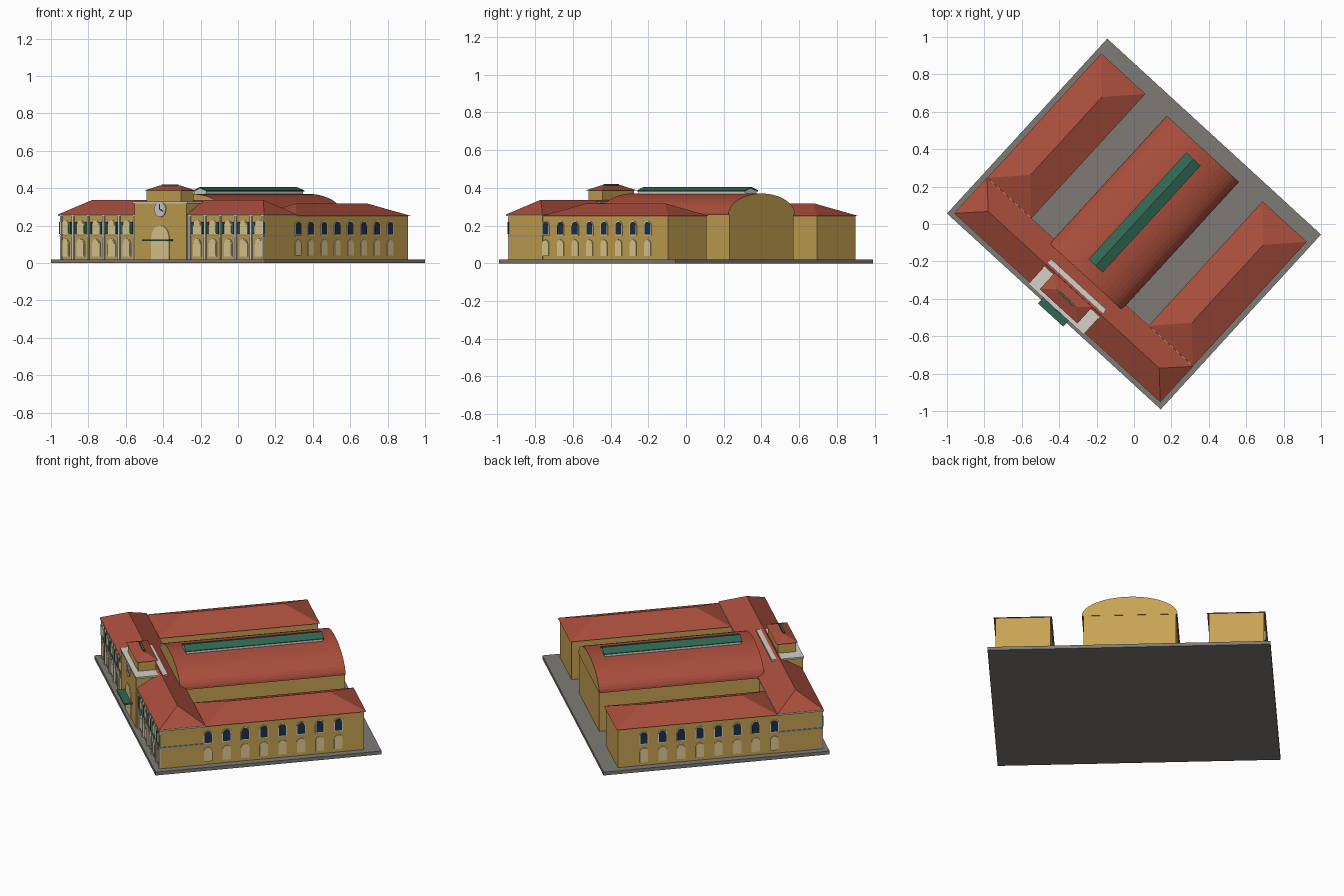
import bpy, bmesh
from math import pi, sin, cos, radians
from mathutils import Matrix, Vector

cube = bpy.data.objects.get("Cube")
if cube:
    bpy.data.objects.remove(cube, do_unlink=True)

TURN = Matrix.Rotation(radians(-42.5), 4, 'Z')   # the plan is turned on its plot


def material(name, r, g, b):
    def lin(c):
        c /= 255
        return c / 12.92 if c <= 0.04045 else ((c + 0.055) / 1.055) ** 2.4
    m = bpy.data.materials.new(name)
    col = (lin(r), lin(g), lin(b), 1)
    m.diffuse_color = col
    m.use_nodes = True
    bsdf = m.node_tree.nodes["Principled BSDF"]
    bsdf.inputs["Base Color"].default_value = col
    bsdf.inputs["Roughness"].default_value = 0.9
    return m


WALL = material("ochre_wall", 200, 163, 84)
TILE = material("red_tile", 170, 78, 60)
GREEN = material("green_metal", 49, 104, 82)
STONE = material("pale_stone", 212, 209, 200)
CREAM = material("cream_panel", 228, 205, 148)
GLASS = material("navy_glass", 32, 48, 68)
BAND = material("grey_band", 150, 152, 158)
PAVE = material("grey_paving", 126, 123, 117)
DARK = material("dark_iron", 40, 42, 44)


class Part:
    """Collects solids and turns them into one object."""

    def __init__(self, name, *mats):
        self.name, self.mats, self.bm = name, mats, bmesh.new()

    def prism(self, pts, push):
        a = [self.bm.verts.new(p) for p in pts]
        b = [self.bm.verts.new(Vector(p) + Vector(push)) for p in pts]
        self.bm.faces.new(a)
        self.bm.faces.new(b[::-1])
        for i in range(len(a)):
            j = (i + 1) % len(a)
            self.bm.faces.new((a[i], b[i], b[j], a[j]))

    def box(self, x0, x1, y0, y1, z0, z1):
        self.prism([(x0, y0, z0), (x1, y0, z0), (x1, y1, z0), (x0, y1, z0)],
                   (0, 0, z1 - z0))

    def hip(self, x0, x1, y0, y1, z0, z1, inset, along_x=True):
        """Hipped roof whose ridge stops short of both ends by inset."""
        c = [self.bm.verts.new(p) for p in
             ((x0, y0, z0), (x1, y0, z0), (x1, y1, z0), (x0, y1, z0))]
        mx, my = (x0 + x1) / 2, (y0 + y1) / 2
        if along_x:
            ends = (x0 + inset, my, z1), (x1 - inset, my, z1)
        else:
            ends = (mx, y0 + inset, z1), (mx, y1 - inset, z1)
            c = c[1:] + c[:1]
        p, q = [self.bm.verts.new(e) for e in ends]
        for f in ((c[0], c[1], q, p), (c[1], c[2], q),
                  (c[2], c[3], p, q), (c[3], c[0], p), c[::-1]):
            self.bm.faces.new(f)

    def done(self, rule=None):
        bmesh.ops.recalc_face_normals(self.bm, faces=self.bm.faces)
        if rule:
            for f in self.bm.faces:
                f.material_index = rule(f)
        mesh = bpy.data.meshes.new(self.name)
        self.bm.to_mesh(mesh)
        self.bm.free()
        mesh.transform(TURN)
        for m in self.mats:
            mesh.materials.append(m)
        ob = bpy.data.objects.new(self.name, mesh)
        bpy.context.collection.objects.link(ob)


def arch(a, half, z0, z1, steps=8):
    """Outline of a round-headed opening as (along, height) pairs."""
    rim = [(a + half * cos(pi * i / steps), z1 - half + half * sin(pi * i / steps))
           for i in range(steps + 1)]
    return [(a - half, z0), (a + half, z0)] + rim


def rect(a, half, z0, z1):
    return [(a - half, z0), (a + half, z0), (a + half, z1), (a - half, z1)]


# Wall planes: each plate lies on the wall and stands out by depth
def on_front(part, outline, depth, y):
    part.prism([(a, y, z) for a, z in outline], (0, -depth, 0))


def on_side(part, outline, depth, s, x):
    part.prism([(s * x, a, z) for a, z in outline], (s * depth, 0, 0))


# Plot
p = Part("paving", PAVE)
p.box(-0.775, 0.775, -0.634, 0.634, 0, 0.02)
p.done()

# Front range
p = Part("front_range_walls", WALL)
p.box(-0.738, 0.738, -0.598, -0.355, 0.02, 0.255)
p.done()
p = Part("front_range_cornice", STONE)
p.box(-0.748, 0.748, -0.608, -0.347, 0.25, 0.259)
p.done()
p = Part("front_range_roof", TILE)
p.hip(-0.747, 0.747, -0.607, -0.348, 0.26, 0.337, 0.127)
p.done()
p = Part("string_course", BAND)
p.box(-0.742, 0.742, -0.602, -0.352, 0.141, 0.149)
p.done()

# Side wings
p = Part("wing_walls", WALL)
r = Part("wing_roofs", TILE)
for s in (-1, 1):
    x0, x1 = sorted((s * 0.435, s * 0.735))
    p.box(x0, x1, -0.36, 0.545, 0.02, 0.252)
    r.hip(x0 - 0.01, x1 + 0.01, -0.35, 0.554, 0.252, 0.318, 0.17, along_x=False)
p.done()
r.done()

# Vaulted hall
p = Part("hall_walls", WALL)
p.box(-0.253, 0.253, -0.375, 0.543, 0.02, 0.258)
p.done()
p = Part("hall_vault", TILE, WALL)
p.prism([(0.262 * cos(pi * i / 24), -0.382, 0.255 + 0.115 * sin(pi * i / 24))
         for i in range(25)], (0, 0.927, 0))
p.done(lambda f: 1 if abs(f.normal.y) > 0.9 else 0)
p = Part("skylight_sides", STONE)
p.prism([(-0.045, -0.3, 0.355), (0.045, -0.3, 0.355), (0.045, -0.3, 0.385),
         (0, -0.3, 0.4), (-0.045, -0.3, 0.385)], (0, 0.766, 0))
p.done()
p = Part("skylight_roof", GREEN)
p.prism([(-0.052, -0.304, 0.382), (0, -0.304, 0.399), (0.052, -0.304, 0.382),
         (0.052, -0.304, 0.387), (0, -0.304, 0.405), (-0.052, -0.304, 0.387)],
        (0, 0.775, 0))
p.done()

# Entrance block with lantern
FACE = -0.613
p = Part("entrance_block", WALL)
p.box(-0.19, 0.19, FACE, -0.45, 0.02, 0.32)
p.box(-0.125, 0.125, -0.588, -0.487, 0.325, 0.388)
p.done()
p = Part("entrance_parapet", STONE)
p.box(-0.2, 0.2, -0.618, -0.437, 0.319, 0.329)
p.done()
p = Part("lantern_roof", TILE)
p.hip(-0.136, 0.136, -0.597, -0.478, 0.387, 0.415, 0.066)
p.done()
p = Part("lantern_ridge", GREEN)
p.box(-0.055, 0.055, -0.5435, -0.5315, 0.405, 0.42)
p.done()
p = Part("canopy", GREEN)
p.box(-0.092, 0.092, -0.66, FACE, 0.117, 0.126)
p.done()
p = Part("entrance_arch", CREAM)
on_front(p, arch(0, 0.064, 0.02, 0.2, 14), 0.004, FACE)
p.done()

# Clock
p = Part("clock_face", STONE)
on_front(p, [(0.041 * cos(pi * i / 12), 0.287 + 0.041 * sin(pi * i / 12))
             for i in range(24)], 0.006, FACE)
p.done()
p = Part("clock_hands", DARK)
on_front(p, rect(0, 0.003, 0.285, 0.315), 0.008, FACE)
on_front(p, [(0, 0.284), (0.022, 0.274), (0.024, 0.279), (0, 0.29)], 0.008, FACE)
p.done()

# Windows, shutters and pilasters, mirrored left and right
frames = Part("window_frames", STONE)
panels = Part("window_panels", CREAM)
panes = Part("upper_panes", GLASS)
shutters = Part("shutters", GREEN)
pilasters = Part("pilasters", STONE)
for s in (-1, 1):
    for i in range(5):
        a = s * (0.256 + 0.1115 * i)
        for z0, z1 in ((0.035, 0.13), (0.155, 0.228)):
            on_front(frames, arch(a, 0.029, z0, z1), 0.004, -0.598)
            on_front(panels, arch(a, 0.024, z0 + 0.005, z1 - 0.005), 0.006, -0.598)
        for side in (-1, 1):
            on_front(shutters, rect(a + side * 0.035, 0.006, 0.155, 0.22), 0.007, -0.598)
    for i in range(6):
        a = s * min(0.2 + 0.1115 * i, 0.73)
        on_front(pilasters, rect(a, 0.007, 0.02, 0.25), 0.008, -0.598)
    for i in range(8):
        a = -0.332 + 0.1045 * i
        x = 0.738 if a < -0.31 else 0.735
        on_side(panels, arch(a, 0.023, 0.04, 0.125), 0.005, s, x)
        on_side(frames, arch(a, 0.025, 0.148, 0.225), 0.004, s, x)
        on_side(panes, arch(a, 0.02, 0.153, 0.22), 0.006, s, x)
for part in (frames, panels, panes, shutters, pilasters):
    part.done()
